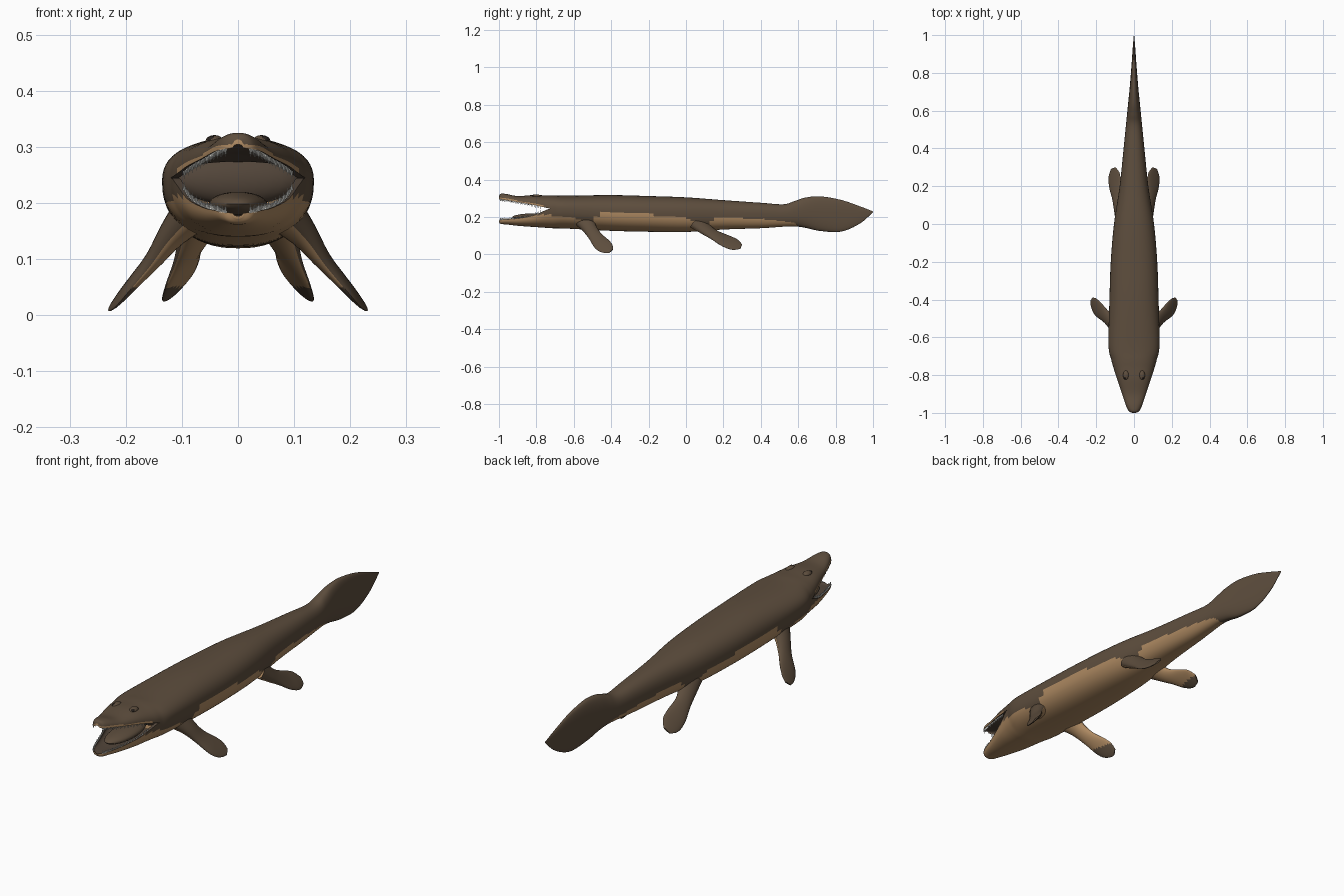
import bpy, bmesh, math
from mathutils import Vector, Matrix

if "Cube" in bpy.data.objects:
    bpy.data.objects.remove(bpy.data.objects["Cube"])


def material(name, rgb, rough=0.7):
    m = bpy.data.materials.new(name)
    m.use_nodes = True
    m.diffuse_color = (*rgb, 1)
    node = next(n for n in m.node_tree.nodes if n.type == "BSDF_PRINCIPLED")
    node.inputs["Base Color"].default_value = (*rgb, 1)
    node.inputs["Roughness"].default_value = rough
    return m


BACK = material("dark brown back", (0.11, 0.075, 0.047))
BELLY = material("tan belly", (0.42, 0.25, 0.12))
MOUTH = material("mouth brown", (0.085, 0.06, 0.042))
TOOTH = material("tooth white", (0.7, 0.7, 0.66))
EYE = material("eye black", (0.02, 0.015, 0.012))


def finish(bm, name, mats, angle=50):
    mesh = bpy.data.meshes.new(name)
    bmesh.ops.recalc_face_normals(bm, faces=bm.faces[:])
    bm.to_mesh(mesh)
    bm.free()
    obj = bpy.data.objects.new(name, mesh)
    bpy.context.collection.objects.link(obj)
    for m in mats:
        mesh.materials.append(m)
    bpy.ops.object.select_all(action="DESELECT")
    obj.select_set(True)
    bpy.context.view_layer.objects.active = obj
    bpy.ops.object.shade_smooth_by_angle(angle=math.radians(angle))
    return obj


def smooth_rows(rows, steps):
    """Catmull-Rom interpolation through rows of numbers."""
    out = []
    for i in range(len(rows) - 1):
        quad = [rows[max(i - 1, 0)], rows[i], rows[i + 1], rows[min(i + 2, len(rows) - 1)]]
        for s in range(steps):
            t = s / steps
            out.append([0.5 * (2 * b + (c - a) * t + (2 * a - 5 * b + 4 * c - d) * t * t
                               + (3 * b - a - 3 * c + d) * t ** 3) for a, b, c, d in zip(*quad)])
    return out + [list(rows[-1])]


def lookup(table, y):
    for (y0, a), (y1, b) in zip(table, table[1:]):
        if y <= y1:
            return a + (b - a) * max(0, (y - y0) / (y1 - y0))
    return table[-1][1]


def loft(bm, rings, cap_start=False, cap_end=False, mat=lambda j: 0):
    loops = [[bm.verts.new(p) for p in ring] for ring in rings]
    n = len(loops[0])
    for a, b in zip(loops, loops[1:]):
        for j in range(n):
            k = (j + 1) % n
            bm.faces.new((a[j], a[k], b[k], b[j])).material_index = mat(j)
    if cap_start:
        bm.faces.new(loops[0])
    if cap_end:
        bm.faces.new(loops[-1])


ARC = 28  # segments across one half of a cross-section


def arc(y, half, side, peak):
    """Half a rounded cross-section, from +x over the peak to -x."""
    pts = []
    for i in range(ARC + 1):
        c, s = math.cos(math.pi * i / ARC), max(0, math.sin(math.pi * i / ARC))
        pts.append(Vector((math.copysign(abs(c) ** 0.85, c) * half, y, side + (peak - side) * s ** 0.85)))
    return pts


# Stations: y, half width, top, upper lip, lower lip, bottom
stations = [
    (-1.0, .01, .313, .298, .182, .172), (-.99, .028, .324, .295, .184, .163),
    (-.96, .043, .323, .291, .187, .16), (-.9, .063, .312, .28, .192, .153),
    (-.82, .09, .317, .266, .207, .147), (-.76, .109, .316, .252, .232, .143),
    (-.72, .12, .316, .245, .245, .14), (-.64, .135, .314, .24, .24, .138),
    (-.4, .13, .317, .225, .225, .126), (-.2, .123, .312, .22, .22, .121),
    (0, .106, .305, .215, .215, .12), (.2, .076, .29, .21, .21, .133),
    (.4, .055, .276, .21, .21, .14), (.52, .043, .268, .208, .208, .148),
    (.58, .037, .285, .21, .21, .15), (.64, .031, .304, .215, .215, .142),
    (.72, .023, .31, .215, .215, .125), (.83, .014, .291, .215, .215, .122),
    (.93, .007, .257, .22, .22, .165), (1.0, .001, .23, .228, .228, .226)]
rows = smooth_rows(stations, 8)
JOIN = -.72
head_rows = [r for r in rows if r[0] <= JOIN + 1e-6]
body_rows = [r for r in rows if r[0] >= JOIN - 1e-6]

# Body, tail and both jaws in one welded skin
bm = bmesh.new()
inner = lambda j: 2 if j >= ARC else 0
upper, lower = [], []
for y, w, top, up, lo, bottom in head_rows:
    upper.append(arc(y, w, up, top) + arc(y, w * .88, up, up + (top - up) * .4)[::-1])
    lower.append(arc(y, w, lo, bottom) + arc(y, w * .88, lo, lo + (bottom - lo) * .5)[::-1])
loft(bm, upper, cap_start=True, mat=inner)
loft(bm, lower, cap_start=True, mat=inner)
trunk = [arc(y, w, up, top) + arc(y, w, up, bottom)[-2:0:-1] for y, w, top, up, lo, bottom in body_rows]
loft(bm, trunk, cap_end=True)
bmesh.ops.remove_doubles(bm, verts=bm.verts[:], dist=0.00002)

# Belly colour reaches up to a height that changes along the body
belly_line = [(-1, .21), (-.75, .212), (-.6, .2), (-.55, .165), (-.5, .17), (-.47, .22), (-.3, .22),
              (0, .2), (.06, .165), (.12, .165), (.17, .2), (.4, .19), (.58, .17), (.64, .1)]
lip_line = [(r[0], r[3]) for r in rows]
for f in bm.faces:
    if f.material_index == 0:
        c = f.calc_center_median()
        lip = c.y < -.76 and 0 < c.z - lookup(lip_line, c.y) < .007
        if lip or c.z < lookup(belly_line, c.y):
            f.material_index = 1
finish(bm, "body", [BACK, BELLY, MOUTH])


def ellipsoid(name, centre, size, mat, segments=24):
    bm = bmesh.new()
    bmesh.ops.create_uvsphere(bm, u_segments=segments, v_segments=segments // 2, radius=1,
                              matrix=Matrix.Translation(centre) @ Matrix.Diagonal((*size, 1)))
    return finish(bm, name, [mat])


ellipsoid("throat", (0, -.69, .241), (.112, .03, .045), MOUTH)
ellipsoid("tongue", (0, -.8, .198), (.052, .13, .022), BACK)

# Eyes under low brows
for side, word in ((1, "left"), (-1, "right")):
    ellipsoid(word + "_brow", (side * .042, -.8, .31), (.016, .026, .011), BACK, 16)
    ellipsoid(word + "_eye", (side * .047, -.814, .312), (.008, .009, .008), EYE, 12)

# Teeth follow both lips
COUNT = 34
for name, column, way in (("upper_teeth", 3, -1), ("lower_teeth", 4, 1)):
    bm = bmesh.new()
    for side in (1, -1):
        for i in range(COUNT):
            y = -.994 + .215 * (i / (COUNT - 1)) ** 1.25
            half = lookup([(r[0], r[1]) for r in rows], y) * .93
            z = lookup([(r[0], r[column]) for r in rows], y)
            size = .015 if i % 3 == 0 else .011
            turn = Matrix.Rotation(math.pi if way < 0 else 0, 4, "X")
            place = Matrix.Translation((side * half, y, z + way * size * .4))
            bmesh.ops.create_cone(bm, cap_ends=True, segments=6, radius1=.0027, radius2=.0003,
                                  depth=size, matrix=place @ turn)
    finish(bm, name, [TOOTH], 30)


def flipper(name, side, path, normal):
    """Paddle lofted along path rows: x, y, z, half width, half thickness."""
    bm = bmesh.new()
    pts = smooth_rows(path, 8)
    centres = [Vector(p[:3]) for p in pts]
    rings = []
    for i, p in enumerate(pts):
        along = (centres[min(i + 1, len(pts) - 1)] - centres[max(i - 1, 0)]).normalized()
        across = along.cross(Vector(normal)).normalized()
        thin = across.cross(along).normalized()
        angles = [math.tau * k / 24 for k in range(24)]
        rings.append([centres[i] + across * p[3] * math.cos(a) + thin * p[4] * math.sin(a) for a in angles])
    loft(bm, rings, cap_start=True, cap_end=True)
    bmesh.ops.recalc_face_normals(bm, faces=bm.faces[:])
    # Tan underside, except on the paddle end
    for f in bm.faces:
        under = f.normal.dot(Vector(normal).normalized()) < .15
        f.material_index = int(under and f.calc_center_median().z > .05)
    for v in bm.verts:
        v.co.x *= side
    finish(bm, name, [BACK, BELLY])


front_path = [(.075, -.545, .19, .06, .04), (.115, -.52, .147, .04, .026), (.15, -.488, .1, .036, .016),
              (.19, -.45, .055, .044, .01), (.212, -.42, .032, .036, .006), (.225, -.4, .018, .016, .003)]
hind_path = [(.06, .06, .175, .055, .03), (.078, .105, .135, .04, .022), (.09, .15, .105, .036, .015),
             (.1, .21, .073, .045, .01), (.106, .26, .053, .042, .007), (.11, .295, .042, .018, .003)]
for side, word in ((1, "left"), (-1, "right")):
    flipper(word + "_front_flipper", side, front_path, (.86, 0, .5))
    flipper(word + "_hind_flipper", side, hind_path, (.72, .28, .6))
